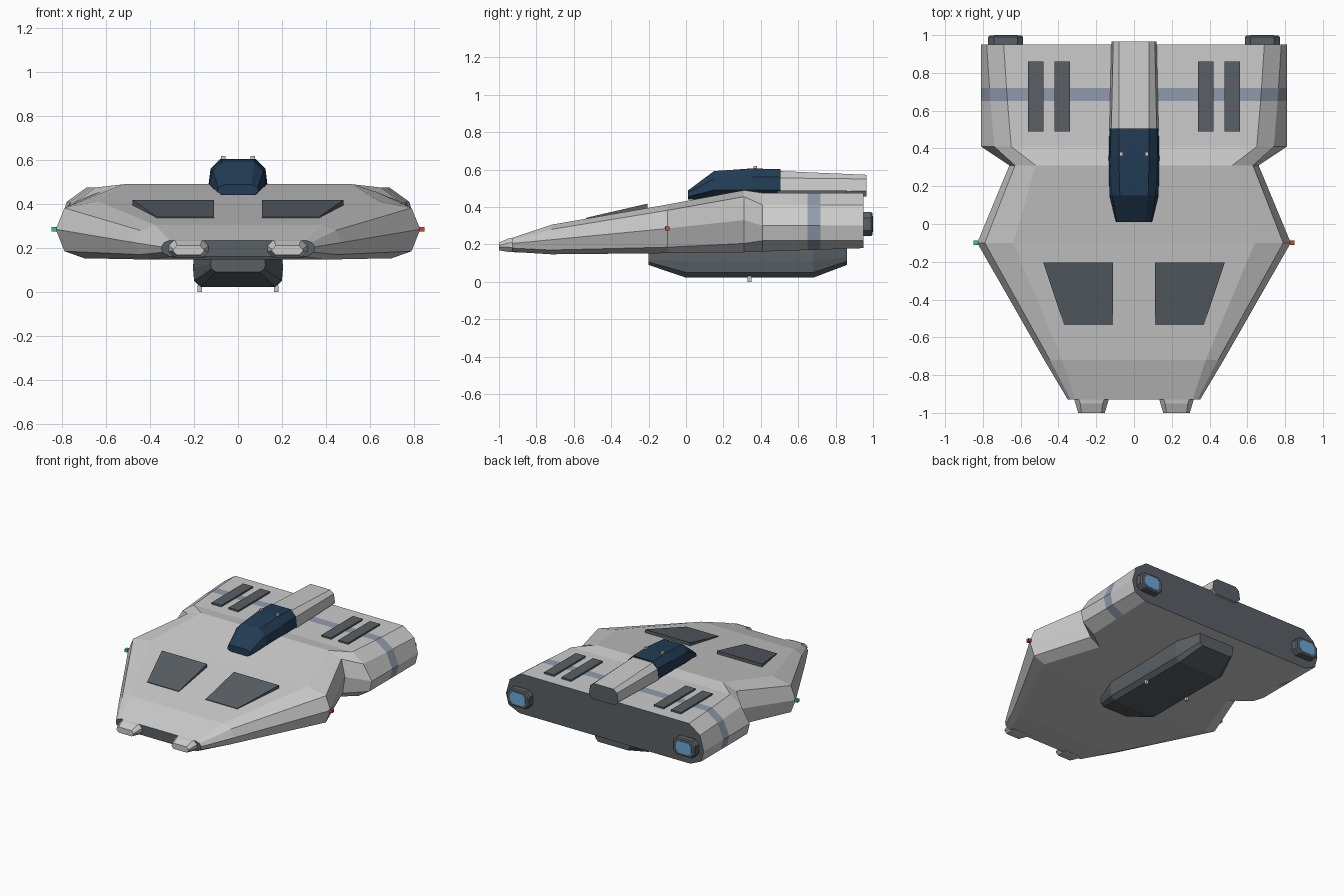
import bpy, bmesh

if "Cube" in bpy.data.objects:
    bpy.data.objects.remove(bpy.data.objects["Cube"])


def mat(name, rgb):
    m = bpy.data.materials.new(name)
    m.diffuse_color = (*rgb, 1)
    m.use_nodes = True
    m.node_tree.nodes["Principled BSDF"].inputs["Base Color"].default_value = m.diffuse_color
    return m


DARK = mat("dark_grey", (0.10, 0.115, 0.13))
GLASS = mat("navy_glass", (0.016, 0.045, 0.09))
STRIPE = mat("stripe_blue", (0.28, 0.33, 0.41))
GLOW = mat("engine_blue", (0.15, 0.40, 0.68))
RED = mat("red_light", (0.7, 0.05, 0.03))
GREEN = mat("green_light", (0.05, 0.6, 0.2))
GREY = mat("hull_grey", (0.8, 0.8, 0.8))


def loft(name, sections, mats, cx=0.0, front=0, back=0, band=None):
    """Skin mirrored half sections (y, [(x, z) top to bottom]) along y."""
    bm = bmesh.new()
    rings = []
    for y, half in sections:
        pts = half + [(-x, z) for x, z in reversed(half)]
        rings.append([bm.verts.new((cx + x, y, z)) for x, z in pts])
    n, h = len(rings[0]), len(sections[0][1])
    for s, (a, b) in enumerate(zip(rings, rings[1:])):
        for i in range(n):
            j = (i + 1) % n
            f = bm.faces.new((a[i], a[j], b[j], b[i]))
            if s == band and i != h - 1:
                f.material_index = 1
    bm.faces.new(rings[0]).material_index = front
    bm.faces.new(rings[-1]).material_index = back
    bmesh.ops.recalc_face_normals(bm, faces=bm.faces)
    return finish(name, bm, mats)


def finish(name, bm, mats):
    me = bpy.data.meshes.new(name)
    bm.to_mesh(me)
    bm.free()
    for m in mats:
        me.materials.append(m)
    ob = bpy.data.objects.new(name, me)
    bpy.context.collection.objects.link(ob)
    return ob


def plate(name, bottom, top, m):
    """Solid between two matching quads."""
    bm = bmesh.new()
    a, b = [[bm.verts.new(p) for p in q] for q in (bottom, top)]
    bm.faces.new(a)
    bm.faces.new(b)
    for i in range(4):
        j = (i + 1) % 4
        bm.faces.new((a[i], a[j], b[j], b[i]))
    bmesh.ops.recalc_face_normals(bm, faces=bm.faces)
    return finish(name, bm, [m])


def box(name, c, s, m):
    quads = [[(c[0] + i * s[0] / 2, c[1] + j * s[1] / 2, c[2] + k * s[2] / 2)
              for i, j in ((-1, -1), (1, -1), (1, 1), (-1, 1))] for k in (-1, 1)]
    return plate(name, quads[0], quads[1], m)


def octagon(w, z0, z1, c):
    """Half of a chamfered rectangle."""
    return [(w - c, z1), (w, z1 - c), (w, z0 + c), (w - c, z0)]


# Main hull with the rear colour band
def rear(y, t, b):
    return (y, [(t, 0.475), (t + 0.09, 0.41), (0.81, 0.30), (0.79, 0.22), (0.70, b)])


loft("hull", [
    (-0.93, [(0.31, 0.235), (0.335, 0.225), (0.35, 0.205), (0.345, 0.18), (0.31, 0.16)]),
    (-0.72, [(0.38, 0.305), (0.445, 0.28), (0.475, 0.225), (0.45, 0.17), (0.40, 0.147)]),
    (-0.10, [(0.64, 0.413), (0.79, 0.382), (0.83, 0.285), (0.79, 0.185), (0.70, 0.153)]),
    (0.31, [(0.52, 0.49), (0.63, 0.455), (0.66, 0.33), (0.64, 0.205), (0.56, 0.158)]),
    rear(0.41, 0.65, 0.162), rear(0.65, 0.67, 0.17),
    rear(0.72, 0.675, 0.172), rear(0.95, 0.69, 0.18)],
    [GREY, STRIPE, DARK], front=2, back=2, band=5)

# Canopy and the fairing behind it
loft("canopy", [
    (0.01, [(0.06, 0.488), (0.09, 0.475), (0.095, 0.455), (0.07, 0.44)]),
    (0.15, [(0.075, 0.592), (0.115, 0.55), (0.13, 0.49), (0.08, 0.44)]),
    (0.35, [(0.08, 0.606), (0.125, 0.56), (0.134, 0.49), (0.08, 0.44)]),
    (0.505, [(0.08, 0.602), (0.122, 0.56), (0.13, 0.49), (0.08, 0.44)])], [GLASS])
loft("canopy_fairing", [
    (0.50, [(0.08, 0.592), (0.12, 0.555), (0.13, 0.48), (0.08, 0.45)]),
    (0.965, [(0.08, 0.572), (0.11, 0.55), (0.12, 0.485), (0.09, 0.455)])],
    [GREY, DARK], back=1)

# Belly pod
loft("belly_pod", [
    (-0.20, [(0.12, 0.17), (0.125, 0.12), (0.12, 0.105), (0.10, 0.09)]),
    (0.0, [(0.20, 0.17), (0.205, 0.11), (0.20, 0.05), (0.17, 0.022)]),
    (0.68, [(0.20, 0.18), (0.205, 0.11), (0.20, 0.05), (0.17, 0.022)]),
    (0.86, [(0.14, 0.19), (0.145, 0.13), (0.14, 0.11), (0.12, 0.09)])], [DARK])

for side, s in (("right", 1), ("left", -1)):
    # Nose prongs
    loft(f"{side}_nose_prong", [
        (-0.90, octagon(0.10, 0.157, 0.24, 0.025)),
        (-0.95, octagon(0.085, 0.16, 0.232, 0.025)),
        (-1.0, octagon(0.07, 0.168, 0.21, 0.017))], [GREY], cx=s * 0.225)
    # Raised deck panels
    xy = [(0.11, -0.535, 0.342), (0.37, -0.535, 0.342), (0.48, -0.205, 0.418), (0.11, -0.205, 0.418)]
    plate(f"{side}_deck_panel", [(s * x, y, 0.30) for x, y, z in xy],
          [(s * x, y, z) for x, y, z in xy], DARK)
    # Rear vents
    for i, x in enumerate((0.38, 0.52)):
        box(f"{side}_vent_{i + 1}", (s * x, 0.675, 0.47), (0.08, 0.37, 0.034), DARK)
    # Engine nozzle with glowing face
    loft(f"{side}_engine", [
        (0.90, octagon(0.092, 0.245, 0.372, 0.03)),
        (0.99, octagon(0.092, 0.245, 0.372, 0.03)),
        (0.998, octagon(0.085, 0.252, 0.365, 0.03))], [DARK], cx=s * 0.68)
    loft(f"{side}_engine_glow", [
        (0.98, octagon(0.062, 0.265, 0.352, 0.022)),
        (1.0, octagon(0.062, 0.265, 0.352, 0.022))], [GLOW], cx=s * 0.68)
    # Navigation lights
    box(f"{side}_wing_light", (s * 0.838, -0.10, 0.285), (0.024, 0.024, 0.022), RED if s > 0 else GREEN)
    box(f"{side}_roof_light", (s * 0.068, 0.37, 0.608), (0.02, 0.02, 0.022), GREY)
    box(f"{side}_belly_light", (s * 0.175, 0.34, 0.015), (0.02, 0.02, 0.03), GREY)
